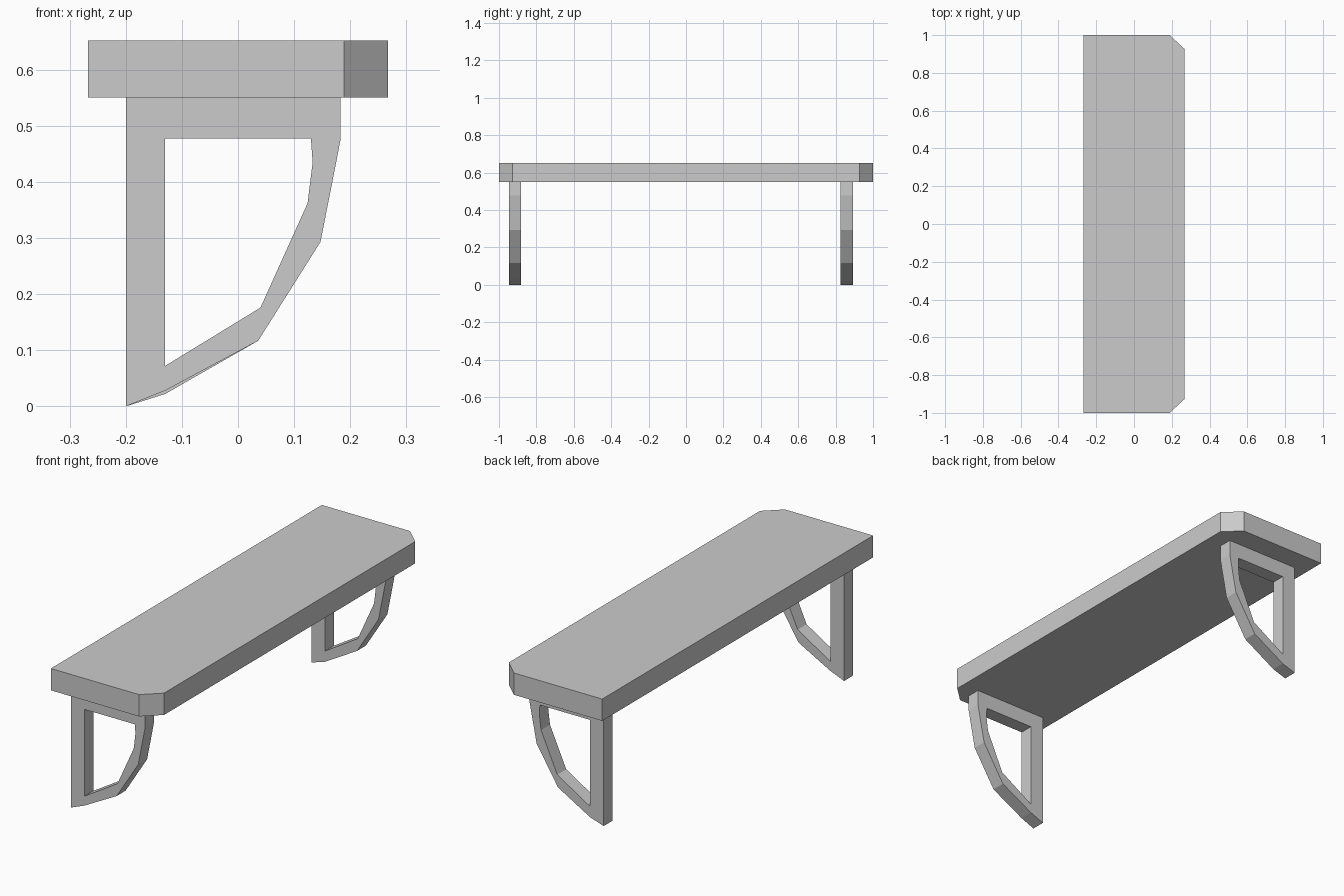
import bpy, bmesh

if "Cube" in bpy.data.objects:
    bpy.data.objects.remove(bpy.data.objects["Cube"])


def extrude_mesh(name, points, faces, offset):
    """Extrude a flat set of faces along offset into a closed solid."""
    bm = bmesh.new()
    verts = [bm.verts.new(p) for p in points]
    flat = [bm.faces.new([verts[i] for i in f]) for f in faces]
    # keep the starting faces as the back cap
    result = bmesh.ops.extrude_face_region(bm, geom=flat, use_keep_orig=True)
    moved = [g for g in result["geom"] if isinstance(g, bmesh.types.BMVert)]
    bmesh.ops.translate(bm, verts=moved, vec=offset)
    bmesh.ops.recalc_face_normals(bm, faces=bm.faces[:])
    mesh = bpy.data.meshes.new(name)
    bm.to_mesh(mesh)
    bm.free()
    obj = bpy.data.objects.new(name, mesh)
    bpy.context.collection.objects.link(obj)
    return obj


# Shelf board with two clipped front corners
board = [(-0.267, -1), (0.189, -1), (0.267, -0.927),
         (0.267, 0.927), (0.189, 1), (-0.267, 1)]
extrude_mesh("shelf_board", [(x, y, 0.55) for x, y in board],
             [range(len(board))], (0, 0, 0.102))


# Curved open bracket: outer and inner outlines joined as a ring of faces
def bracket(name, y0, y1, toe):
    outer = [(-0.2, 0), (-0.13, toe), (0.036, 0.117), (0.147, 0.293),
             (0.174, 0.43), (0.183, 0.477), (0.183, 0.55), (-0.2, 0.55)]
    inner = [(-0.13, 0.072), (0.04, 0.176), (0.124, 0.362),
             (0.133, 0.435), (0.13, 0.477), (-0.13, 0.477)]
    partner = [0, 0, 1, 2, 3, 4, 4, 5]  # inner point facing each outer point
    n = len(outer)
    faces = []
    for i in range(n):
        j = (i + 1) % n
        ring = [i, j, n + partner[j], n + partner[i]]
        faces.append(list(dict.fromkeys(ring)))
    points = [(x, y0, z) for x, z in outer + inner]
    extrude_mesh(name, points, faces, (0, y1 - y0, 0))


bracket("front_bracket", -0.947, -0.881, 0.028)
bracket("rear_bracket", 0.827, 0.893, 0.022)
